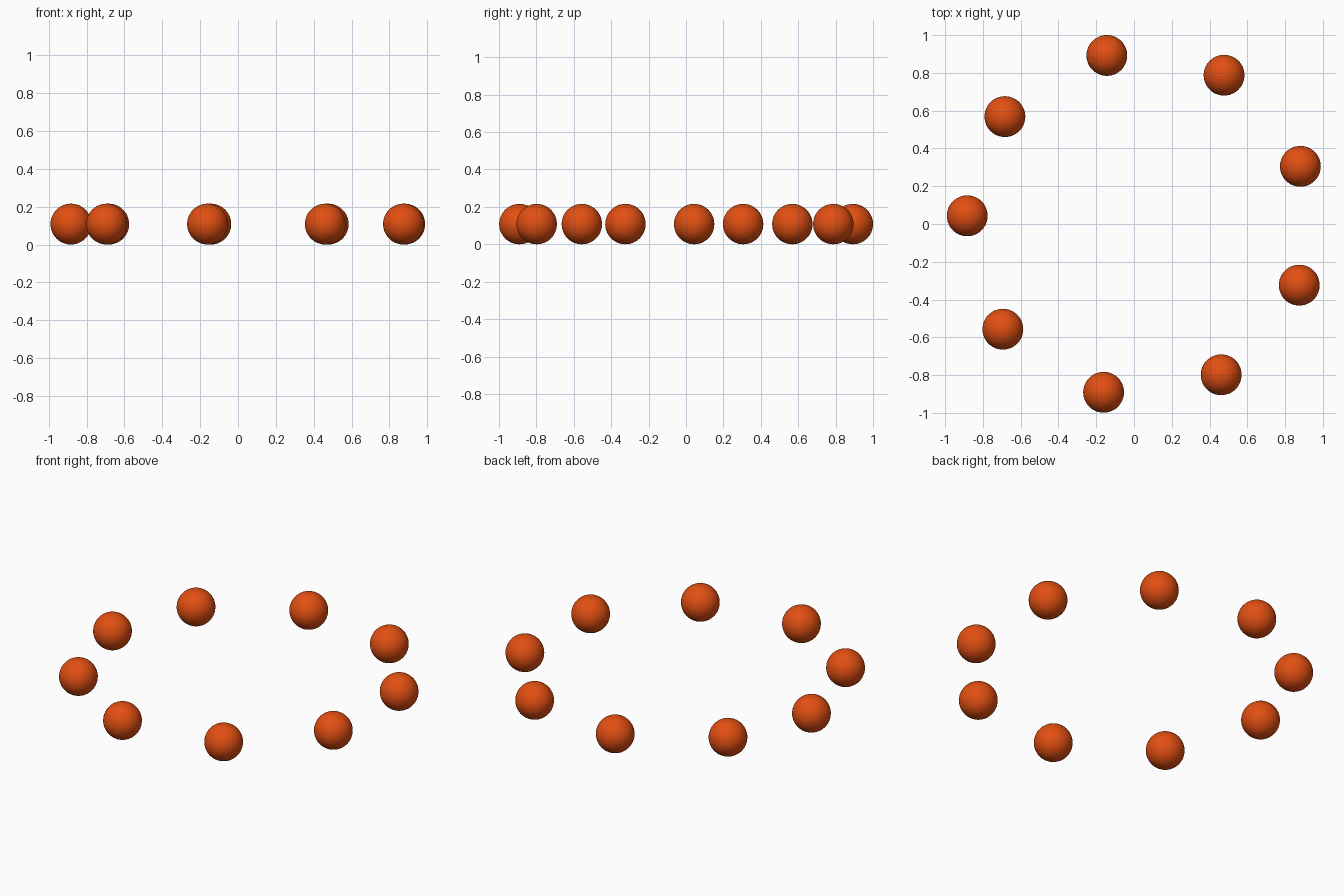
import bpy
from math import cos, sin, radians

# Remove the default cube
cube = bpy.data.objects.get("Cube")
if cube:
    bpy.data.objects.remove(cube, do_unlink=True)

COUNT = 9
BALL_RADIUS = 0.108
RING_RADIUS = 0.909
CENTRE_X, CENTRE_Y = 0.025, -0.001
START, STEP = 177.2, 40.5   # slightly over-spaced, so the last gap is narrower

# Single orange colour
orange = bpy.data.materials.new("burnt_orange")
colour = (0.76, 0.078, 0.006, 1.0)
orange.use_nodes = True
orange.diffuse_color = colour
orange.node_tree.nodes["Principled BSDF"].inputs["Base Color"].default_value = colour

# Ring of balls resting on the ground
for i in range(COUNT):
    angle = radians(START + i * STEP)
    bpy.ops.mesh.primitive_uv_sphere_add(
        segments=48, ring_count=24, radius=BALL_RADIUS,
        location=(CENTRE_X + RING_RADIUS * cos(angle),
                  CENTRE_Y + RING_RADIUS * sin(angle),
                  BALL_RADIUS))
    ball = bpy.context.object
    ball.name = f"ball_{i + 1}"
    ball.data.materials.append(orange)
    bpy.ops.object.shade_smooth()
